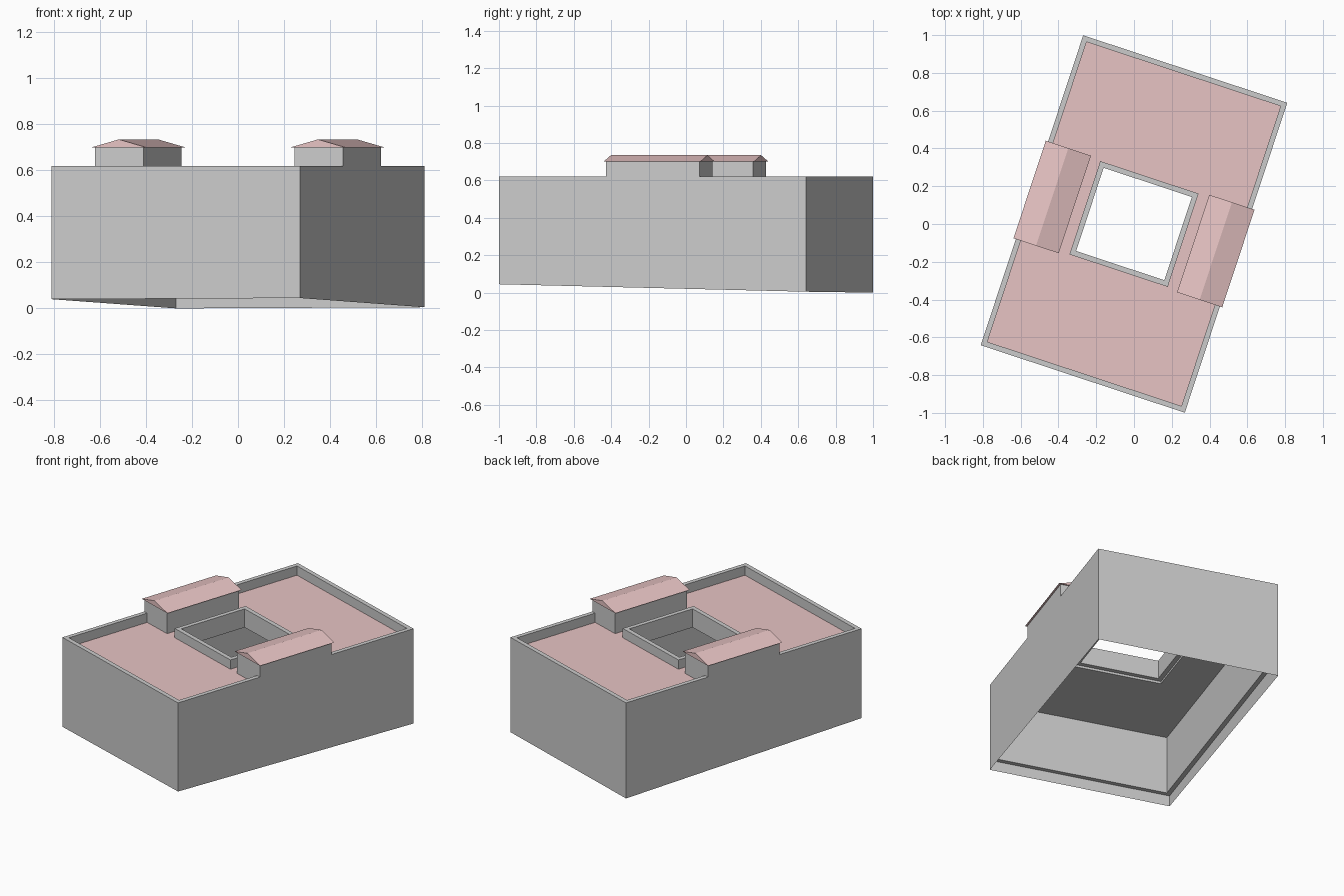
import bpy, bmesh, math

if "Cube" in bpy.data.objects:
    bpy.data.objects.remove(bpy.data.objects["Cube"])

TURN = math.radians(-18.3)           # whole building is turned on its plot
HU, HV, WALL = 0.569, 0.864, 0.028   # half width, half length, wall thickness
CU, CV = 0.274, 0.26                 # courtyard frame, outer half sizes
TOP, ROOF, CEIL = 0.62, 0.56, 0.485

red = bpy.data.materials.new("roof_red")
red.diffuse_color = (0.8, 0.55, 0.55, 1)
red.use_nodes = True
red.node_tree.nodes["Principled BSDF"].inputs["Base Color"].default_value = red.diffuse_color


def add_object(name, bm, mat=None, fix=True):
    if fix:
        bmesh.ops.recalc_face_normals(bm, faces=bm.faces[:])
    mesh = bpy.data.meshes.new(name)
    bm.to_mesh(mesh)
    bm.free()
    obj = bpy.data.objects.new(name, mesh)
    obj.rotation_euler.z = TURN
    if mat:
        mesh.materials.append(mat)
    bpy.context.collection.objects.link(obj)
    return obj


def loop(bm, hu, hv, z):
    """Rectangle of vertices, clockwise; z is one height or four."""
    zs = z if isinstance(z, (list, tuple)) else [z] * 4
    signs = ((-1, 1), (1, 1), (1, -1), (-1, -1))
    return [bm.verts.new((su * hu, sv * hv, h)) for (su, sv), h in zip(signs, zs)]


def bridge(bm, a, b):
    for i in range(4):
        j = (i + 1) % 4
        bm.faces.new((a[i], a[j], b[j], b[i]))


def ring(name, outer, inner, z0, z1, skirt=None):
    """Rectangular frame; an optional skirt hangs from its outer edge."""
    bm = bmesh.new()
    loops = [loop(bm, *outer, z0), loop(bm, *outer, z1),
             loop(bm, *inner, z1), loop(bm, *inner, z0)]
    for i in range(4):
        bridge(bm, loops[i], loops[(i + 1) % 4])
    bmesh.ops.recalc_face_normals(bm, faces=bm.faces[:])
    if skirt:
        bridge(bm, loop(bm, *outer, z0), loop(bm, *outer, skirt))
    return add_object(name, bm, fix=False)


def prism(name, profile, v, mat=None):
    """Cross-section in (u, z) drawn out along the building's length."""
    bm = bmesh.new()
    ends = [[bm.verts.new((u, s * v, z)) for u, z in profile] for s in (-1, 1)]
    n = len(profile)
    for e in ends:
        bm.faces.new(e)
    for i in range(n):
        j = (i + 1) % n
        bm.faces.new((ends[0][i], ends[0][j], ends[1][j], ends[1][i]))
    return add_object(name, bm, mat)


# Outer walls with parapet and a thin skirt down to the sloping ground
ring("outer_walls", (HU, HV), (HU - WALL, HV - WALL), 0.11, TOP,
     skirt=[0.0, 0.005, 0.045, 0.04])

# Roof slab with its red covering
ring("roof_slab", (HU - WALL, HV - WALL), (CU, CV), CEIL, ROOF - 0.002)
bm = bmesh.new()
bridge(bm, loop(bm, CU, CV, ROOF), loop(bm, HU - WALL, HV - WALL, ROOF))
for f in bm.faces:
    f.normal_update()
    if f.normal.z < 0:
        f.normal_flip()
add_object("roof_covering", bm, red, fix=False)

# Parapet frame round the courtyard opening
ring("courtyard_parapet", (CU, CV), (CU - WALL, CV - WALL), 0.50, TOP)

# Two gabled roof houses, flush with the long walls
for side, s in (("left", -1), ("right", 1)):
    prism(side + "_house_walls",
          [(s * 0.345, ROOF - 0.01), (s * HU, ROOF - 0.01),
           (s * HU, 0.70), (s * 0.345, 0.70)], 0.263)
    prism(side + "_house_roof",
          [(s * 0.33, 0.70), (s * 0.582, 0.70), (s * 0.456, 0.735)], 0.272, red)
